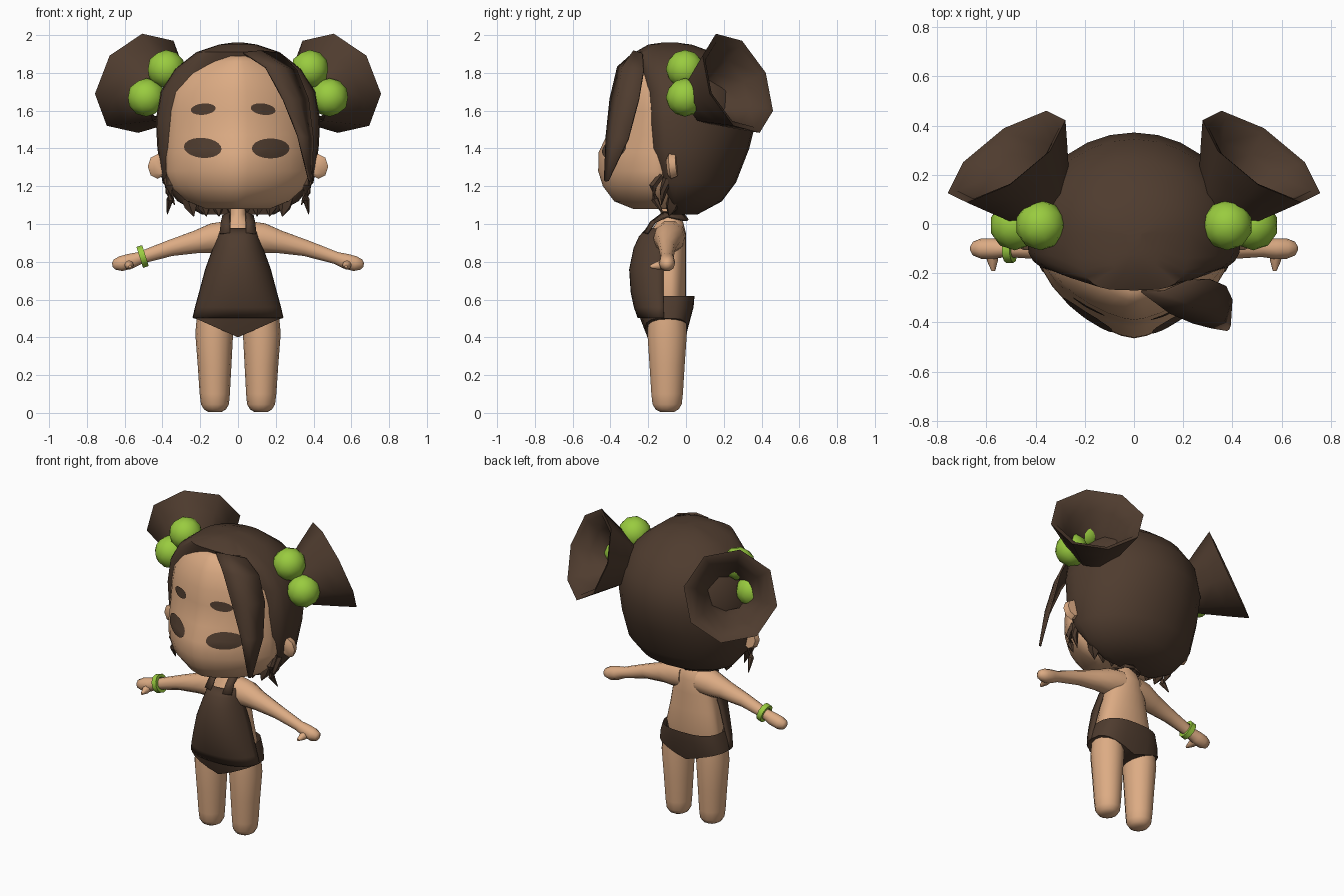
import bpy, bmesh, math
from mathutils import Vector
from mathutils.bvhtree import BVHTree

if "Cube" in bpy.data.objects:
    bpy.data.objects.remove(bpy.data.objects["Cube"])


def material(name, rgb):
    m = bpy.data.materials.new(name)
    m.diffuse_color = (*rgb, 1)
    m.use_nodes = True
    m.node_tree.nodes["Principled BSDF"].inputs["Base Color"].default_value = m.diffuse_color
    return m


SKIN = material("skin", (0.72, 0.41, 0.23))
BROWN = material("dark_brown", (0.078, 0.045, 0.028))
GREEN = material("leaf_green", (0.32, 0.6, 0.05))


def finish(name, bm, mat, angle=45, solid=0):
    bmesh.ops.recalc_face_normals(bm, faces=bm.faces[:])
    me = bpy.data.meshes.new(name)
    bm.to_mesh(me)
    bm.free()
    me.materials.append(mat)
    ob = bpy.data.objects.new(name, me)
    bpy.context.collection.objects.link(ob)
    bpy.ops.object.select_all(action='DESELECT')
    ob.select_set(True)
    bpy.context.view_layer.objects.active = ob
    bpy.ops.object.shade_smooth_by_angle(angle=math.radians(angle))
    if solid:
        mod = ob.modifiers.new("thickness", 'SOLIDIFY')
        mod.thickness, mod.offset = solid, 0
    return ob


def bridge(bm, rings, closed=True):
    for a, b in zip(rings, rings[1:]):
        for i in range(len(a) if closed else len(a) - 1):
            j = (i + 1) % len(a)
            bm.faces.new((a[i], a[j], b[j], b[i]))


def power(v, e):
    return math.copysign(abs(v) ** e, v)


def loft(rows, y0, n=24, e=1.0, eb=1.0, arc=None):
    """Stack horizontal sections (z, half width, front y, back y); e and eb shape front and back."""
    bm = bmesh.new()
    rings = []
    for z, rx, yf, yb in rows:
        ring = []
        for i in range(n + (1 if arc else 0)):
            a = math.tau * i / n
            if arc:
                a = math.radians(-90 - arc + 2 * arc * i / n)
            c, s = math.cos(a), math.sin(a)
            k, depth = (e, y0 - yf) if s < 0 else (eb, yb - y0)
            ring.append(bm.verts.new((rx * power(c, k), y0 + depth * power(s, k), z)))
        rings.append(ring)
    bridge(bm, rings, not arc)
    return bm, rings


def solid_loft(name, mat, *args, **kw):
    bm, rings = loft(*args, **kw)
    bm.faces.new(rings[0])
    bm.faces.new(rings[-1])
    return finish(name, bm, mat)


def tube(name, mat, pts, radii, n=10, s=1, axis=None, caps=True, flat=1.0, angle=45, turn=0):
    """Sweep a round section along points; s = -1 mirrors it."""
    bm = bmesh.new()
    pts = [Vector(p) for p in pts]
    rings = []
    for k, (p, r) in enumerate(zip(pts, radii)):
        d = Vector(axis) if axis else pts[min(k + 1, len(pts) - 1)] - pts[max(k - 1, 0)]
        q = d.to_track_quat('Z', 'Y')
        ring = []
        for i in range(n):
            a = math.tau * i / n + turn
            v = p + q @ Vector((r * math.cos(a), r * flat * math.sin(a), 0))
            ring.append(bm.verts.new((s * v.x, v.y, v.z)))
        rings.append(ring)
    bridge(bm, rings)
    if caps:
        bm.faces.new(rings[0])
        bm.faces.new(rings[-1])
    return finish(name, bm, mat, angle)


def strip(name, mat, rows, thick, s=1):
    """Ribbon made from rows of equally many points."""
    bm = bmesh.new()
    bridge(bm, [[bm.verts.new((s * x, y, z)) for x, y, z in r] for r in rows], False)
    return finish(name, bm, mat, 60, thick)


# head
head = solid_loft("head", SKIN, [
    (1.08, .17, -.28, -.06), (1.12, .27, -.38, -.03), (1.2, .36, -.44, 0),
    (1.28, .382, -.465, 0), (1.38, .38, -.462, 0), (1.47, .375, -.42, 0),
    (1.6, .366, -.4, 0), (1.7, .347, -.39, 0), (1.8, .28, -.355, 0),
    (1.86, .2, -.315, 0), (1.89, .11, -.28, -.05)], -.15, n=28, e=1.33)

# eyes and brows: thin plates laid on the face
bm = bmesh.new()
bm.from_mesh(head.data)
tree = BVHTree.FromBMesh(bm)
bm.free()


def face_patch(name, cx, cz, rx, rz, tilt):
    bm = bmesh.new()
    rings = []
    for f in (.05, .35, .7, 1):
        ring = []
        for i in range(20):
            a = math.tau * i / 20
            u, w = f * rx * math.cos(a), f * rz * math.sin(a)
            x = cx + u * math.cos(tilt) - w * math.sin(tilt)
            z = cz + u * math.sin(tilt) + w * math.cos(tilt)
            hit = tree.ray_cast(Vector((x, -2, z)), Vector((0, 1, 0)))[0]
            ring.append(bm.verts.new((x, hit.y - .006, z)))
        rings.append(ring)
    bridge(bm, rings)
    bm.faces.new(rings[0])
    finish(name, bm, BROWN, 60)


face_patch("left_eye", .173, 1.4, .1, .053, 0)
face_patch("right_eye", -.187, 1.403, .1, .053, -.08)
face_patch("left_brow", .133, 1.608, .066, .03, -.14)
face_patch("right_brow", -.184, 1.608, .066, .03, .1)

# hair cap
solid_loft("hair_cap", BROWN, [
    (1.05, .19, -.07, .06), (1.12, .32, -.09, .19), (1.22, .4, -.145, .265),
    (1.4, .427, -.21, .335), (1.55, .435, -.215, .372), (1.7, .41, -.22, .345),
    (1.82, .335, -.245, .26), (1.91, .22, -.27, .14), (1.95, .1, -.2, .03),
    (1.96, .03, -.13, -.05)], -.04, n=28, e=.55)

# swept bang
strip("bang", BROWN, [
    [(.03, -.275, 1.905), (.12, -.275, 1.915), (.22, -.23, 1.90)],
    [(.145, -.36, 1.83), (.24, -.335, 1.83), (.31, -.225, 1.81)],
    [(.238, -.40, 1.66), (.32, -.36, 1.66), (.37, -.25, 1.66)],
    [(.315, -.42, 1.47), (.365, -.39, 1.46), (.395, -.305, 1.45)],
    [(.375, -.43, 1.23), (.383, -.425, 1.225), (.388, -.41, 1.23)]], .012)

# nape spikes
for k in range(8):
    x = -.26 + .52 * k / 7
    tube("nape_spike", BROWN, [(x, -.06, 1.15), (x * .95, -.075, 1.09), (x * .9, -.09, 1.04)],
         [.045, .035, .002], n=5)

for s, side in ((1, "left_"), (-1, "right_")):
    # ear
    tube(side + "ear", SKIN, [(.42, -.1, 1.3), (.425, -.085, 1.305), (.425, -.05, 1.31)],
         [.035, .053, .045], n=8, s=s, axis=(.1, 1, .1), flat=1.25)
    # side lock with a curled tip
    tube(side + "side_lock", BROWN, [(.36, -.13, 1.26), (.36, -.175, 1.2), (.36, -.165, 1.13),
                                     (.375, -.12, 1.05)], [.02, .023, .02, .002], n=6, s=s)
    tube(side + "small_lock", BROWN, [(.37, -.1, 1.24), (.365, -.12, 1.17), (.335, -.13, 1.1)],
         [.025, .02, .002], n=6, s=s)
    # flared hair bun, open at both ends
    ax = Vector((.55, .755, .355)).normalized()
    c = Vector((.518, .274, 1.745))
    steps = [(-.27, .13), (-.22, .16), (-.1, .23), (0, .287), (-.012, .25),
             (-.09, .195), (-.17, .14), (-.25, .105)]
    tube(side + "bun", BROWN, [c + ax * d for d, r in steps], [r for d, r in steps],
         n=8, s=s, axis=ax, caps=False, angle=50, turn=math.radians(12))
    # green hair beads
    for x, z in ((.38, 1.82), (.485, 1.67)):
        bm = bmesh.new()
        bmesh.ops.create_icosphere(bm, subdivisions=2, radius=.102)
        bmesh.ops.translate(bm, verts=bm.verts[:], vec=(s * x, -.005, z))
        finish(side + "hair_bead", bm, GREEN)
    # arm, hand and thumb
    tube(side + "arm", SKIN, [(.05, -.085, .935), (.13, -.09, .925), (.22, -.095, .905),
                              (.36, -.1, .872), (.52, -.1, .82), (.57, -.1, .803),
                              (.62, -.1, .79), (.655, -.1, .785), (.665, -.1, .783)],
         [.085, .083, .063, .045, .034, .042, .042, .028, .01], s=s)
    tube(side + "thumb", SKIN, [(.58, -.1, .79), (.575, -.15, .78), (.572, -.19, .775)],
         [.03, .022, .008], n=8, s=s)
    # leg
    tube(side + "leg", SKIN, [(.122, -.1, .005), (.122, -.1, .018), (.122, -.1, .045),
                              (.123, -.1, .1), (.124, -.1, .25), (.126, -.1, .42),
                              (.122, -.1, .52)],
         [.035, .058, .074, .08, .089, .1, .095], n=14, s=s, axis=(0, 0, 1),
         flat=1.07, angle=60)
    # halter strap around the neck
    strip(side + "strap", BROWN, [
        [(.042, -.222, .95), (.096, -.205, .95)], [(.043, -.185, 1.01), (.088, -.165, 1.01)],
        [(.043, -.12, 1.06), (.08, -.10, 1.04)], [(.035, -.04, 1.06), (.06, -.01, 1.02)],
        [(0, -.02, 1.06), (0, .01, 1.02)]], .012, s)

# torso with neck
solid_loft("torso", SKIN, [
    (.52, .17, -.2, -.02), (.62, .19, -.25, 0), (.75, .16, -.265, .0),
    (.86, .14, -.24, .0), (.95, .115, -.195, .0), (1.01, .075, -.155, -.015),
    (1.05, .042, -.135, -.05), (1.14, .04, -.13, -.05)], -.08)

# suit bib: front shell only, flush with the shorts
bm, rings = loft([(.503, .235, -.25, 0), (.56, .222, -.27, 0), (.64, .2, -.287, 0),
                  (.76, .168, -.295, 0), (.87, .128, -.272, 0), (.93, .108, -.245, 0),
                  (.975, .095, -.205, 0)], -.11, n=18, e=.88, arc=88)
finish("suit_bib", bm, BROWN, 60, .012)

# suit shorts: ring whose lower edge dips and tucks in to the crotch, closed beneath
N = 24
bm, rings = loft([(.5, .236, -.252, .025), (.56, .222, -.266, .04), (.62, .201, -.276, .045)],
                 -.115, n=N, e=.88, eb=.72)
low = rings[0]
for v in low:
    drop = 1 - min(1, abs(v.co.x) / .225)
    front = v.co.y < -.12
    v.co.z = .5 - (.1 if front else .075) * drop
    v.co.y = -.115 + (v.co.y + .115) * (1 - (.35 if front else .15) * drop)
for i in range(N // 2):
    a, b, c2, d = low[i], low[i + 1], low[(N - i - 1) % N], low[(N - i) % N]
    bm.faces.new((a, b, c2) if a is d else (a, b, d) if b is c2 else (a, b, c2, d))
finish("suit_shorts", bm, BROWN)

# bracelet
ax = Vector((.95, 0, -.3)).normalized()
c = Vector((.505, -.1, .828))
tube("bracelet", GREEN, [c + ax * d for d in (-.016, -.016, .016, .016, -.016)],
     [.038, .058, .058, .038, .038], n=12, s=-1, axis=ax, caps=False)
